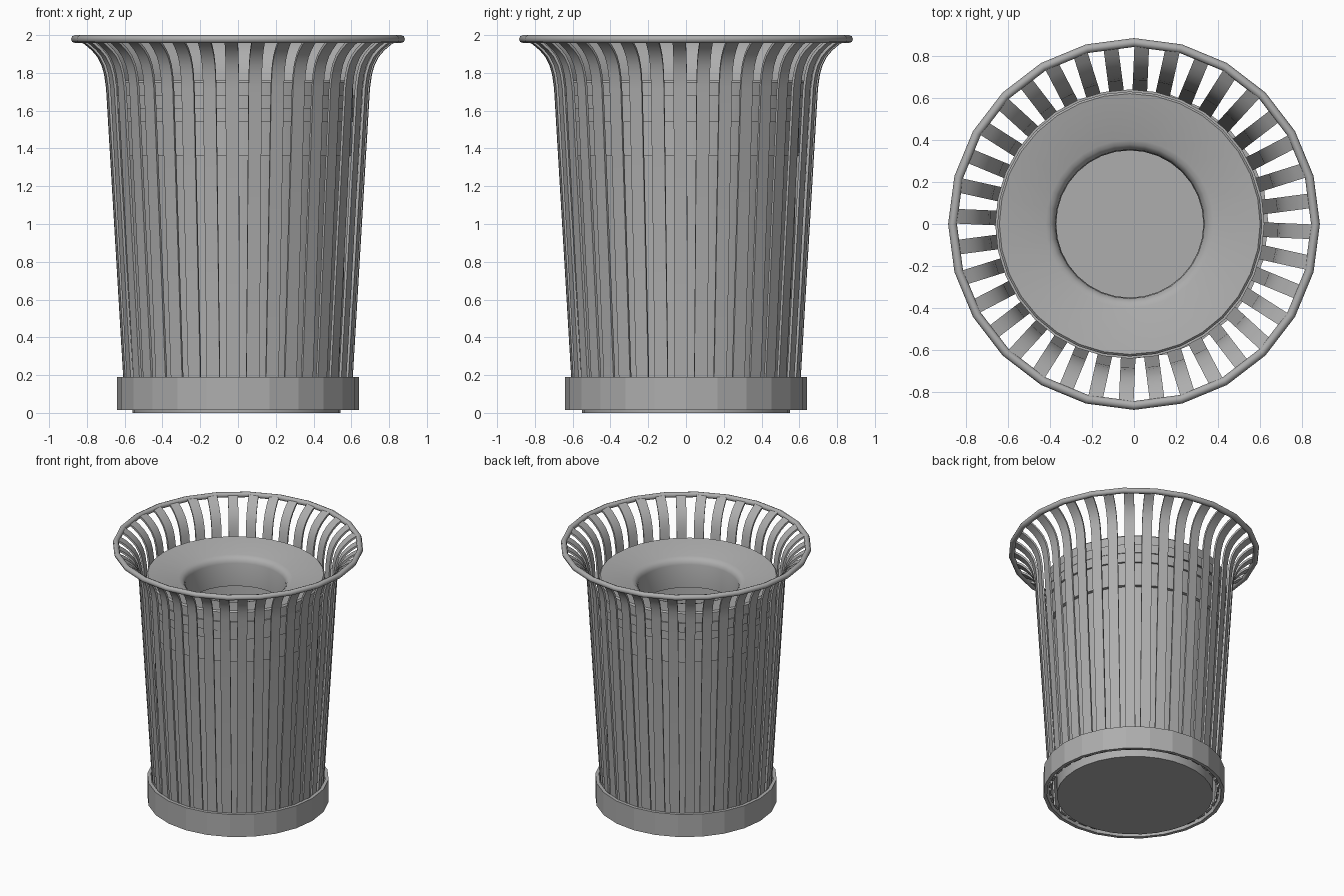
import bpy, bmesh, math
from mathutils import Matrix, Vector

cube = bpy.data.objects.get("Cube")
if cube:
    bpy.data.objects.remove(cube, do_unlink=True)

GREY = (0.42, 0.42, 0.42, 1)
metal = bpy.data.materials.new("grey_metal")
metal.use_nodes = True
metal.diffuse_color = GREY
metal.node_tree.nodes["Principled BSDF"].inputs["Base Color"].default_value = GREY


def finish(bm, name, smooth=None, x=0):
    bmesh.ops.recalc_face_normals(bm, faces=bm.faces)
    mesh = bpy.data.meshes.new(name)
    bm.to_mesh(mesh)
    bm.free()
    mesh.materials.append(metal)
    obj = bpy.data.objects.new(name, mesh)
    bpy.context.collection.objects.link(obj)
    obj.location.x = x
    if smooth:
        bpy.ops.object.select_all(action='DESELECT')
        obj.select_set(True)
        bpy.context.view_layer.objects.active = obj
        bpy.ops.object.shade_smooth_by_angle(angle=math.radians(smooth))
    return obj


def lathe(name, profile, sides, closed=True, smooth=None, x=0):
    """Turn an (r, z) profile around the z axis."""
    bm = bmesh.new()
    pts = [bm.verts.new((0, -r, z)) for r, z in profile]
    edges = [bm.edges.new(p) for p in zip(pts, pts[1:])]
    if closed:
        edges.append(bm.edges.new((pts[-1], pts[0])))
    bmesh.ops.spin(bm, geom=pts + edges, cent=(0, 0, 0), axis=(0, 0, 1),
                   angle=math.tau, steps=sides, use_merge=True)
    bmesh.ops.remove_doubles(bm, verts=bm.verts, dist=0.0005)
    return finish(bm, name, smooth, x)


# Rolled top rim
rim = [(0.863 + 0.021 * math.cos(a * math.tau / 8),
        1.979 + 0.021 * math.sin(a * math.tau / 8)) for a in range(8)]
lathe("top_rim", rim, 24, smooth=50)

# Base band, open in the middle
lathe("base_band", [(0.64, 0.015), (0.64, 0.19), (0.615, 0.19), (0.615, 0.015)], 24)

# Flared vertical slats, one swept strip repeated around the body
SLATS, WIDTH, THICK = 36, 0.07, 0.014
path = [Vector(p) for p in [(0.598, 0.03), (0.607, 0.19), (0.698, 1.72), (0.708, 1.79),
                            (0.722, 1.84), (0.745, 1.885), (0.775, 1.92),
                            (0.81, 1.95), (0.86, 1.98)]]
bm = bmesh.new()
for i in range(SLATS):
    turn = Matrix.Rotation(math.radians(-92.5) + i * math.tau / SLATS, 3, 'Z')
    rows = []
    for k, p in enumerate(path):
        t = (path[min(k + 1, len(path) - 1)] - path[max(k - 1, 0)]).normalized()
        inner = p + Vector((-t.y, t.x)) * THICK
        corners = [(p, -1), (p, 1), (inner, 1), (inner, -1)]
        rows.append([bm.verts.new(turn @ Vector((q.x, s * WIDTH / 2, q.y)))
                     for q, s in corners])
    for a, b in zip(rows, rows[1:]):
        for j in range(4):
            n = (j + 1) % 4
            bm.faces.new((a[j], a[n], b[n], b[j]))
    bm.faces.new(rows[0])
    bm.faces.new(rows[-1])
finish(bm, "slats", 30)

# Inner bin with stepped collar and closed floor
lathe("inner_bin", [(0, 0), (0.55, 0), (0.585, 1.36), (0.61, 1.36), (0.61, 1.54),
                    (0.625, 1.54), (0.625, 1.61), (0.6, 1.61), (0.575, 1.36),
                    (0.54, 0.02), (0, 0.02)], 32, closed=False, smooth=20, x=-0.008)

# Funnel lid with skirt, rounded lip and throat
lathe("funnel_lid", [(0.628, 1.61), (0.64, 1.61), (0.64, 1.68), (0.63, 1.68), (0.63, 1.75),
                     (0.62, 1.76), (0.4, 1.722), (0.378, 1.714), (0.362, 1.698),
                     (0.354, 1.675), (0.35, 1.5), (0.36, 1.5), (0.365, 1.66),
                     (0.4, 1.705), (0.615, 1.74)], 32, smooth=35, x=-0.02)
